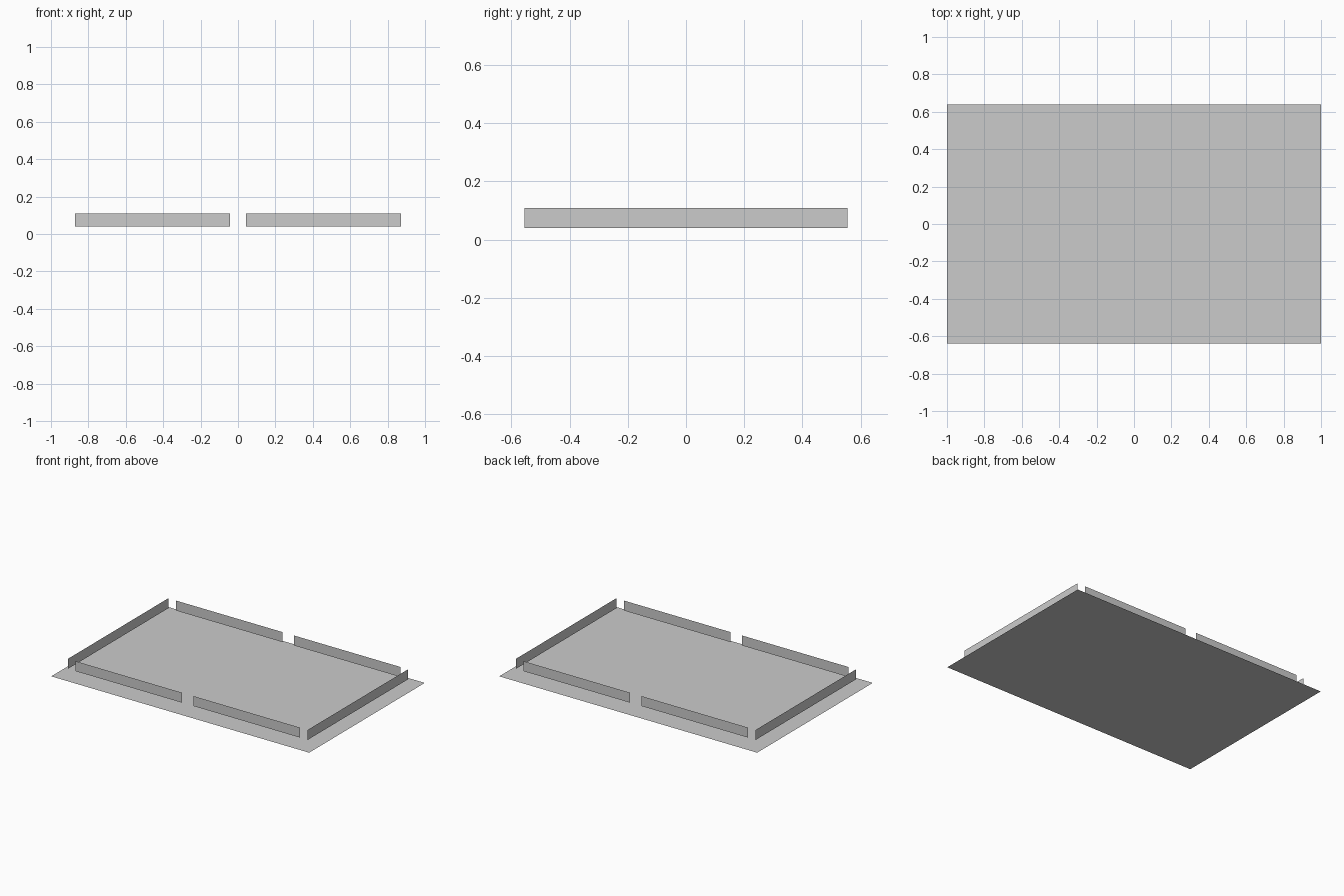
import bpy
from mathutils import Vector

if "Cube" in bpy.data.objects:
    bpy.data.objects.remove(bpy.data.objects["Cube"])

Z0, Z1 = 0.039, 0.109      # bottom and top of the rails
RAIL_X, RAIL_Y = 0.93, 0.556


def quad(name, corners):
    """One flat four-sided sheet."""
    mesh = bpy.data.meshes.new(name)
    mesh.from_pydata(corners, [], [(0, 1, 2, 3)])
    obj = bpy.data.objects.new(name, mesh)
    bpy.context.collection.objects.link(obj)
    return obj


def rail(name, a, b):
    """Upright strip between two plan points, facing the table centre."""
    a, b = Vector(a), Vector(b)
    if a.x * b.y - a.y * b.x < 0:
        a, b = b, a
    quad(name, [(b.x, b.y, Z0), (b.x, b.y, Z1), (a.x, a.y, Z1), (a.x, a.y, Z0)][::-1])


# Table bed
quad("bed", [(-1, -0.64, 0), (1, -0.64, 0), (1, 0.64, 0), (-1, 0.64, 0)])

# Two end rails and four long-side rails
for sx, side in ((-1, "left"), (1, "right")):
    rail(f"{side}_end_rail", (sx * RAIL_X, -RAIL_Y), (sx * RAIL_X, RAIL_Y))
    for sy, face in ((-1, "front"), (1, "back")):
        rail(f"{face}_{side}_rail", (sx * 0.043, sy * RAIL_Y), (sx * 0.871, sy * RAIL_Y))
